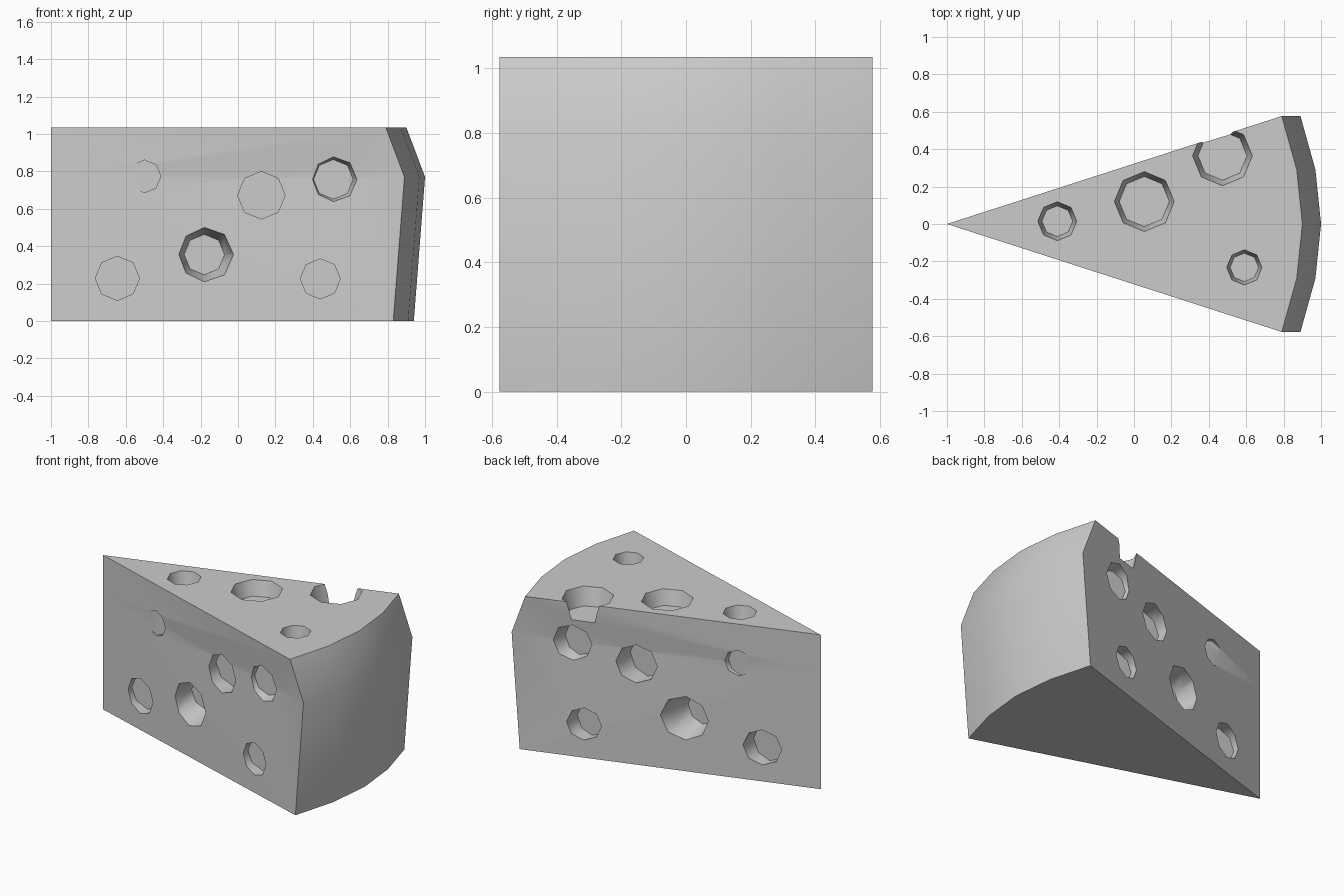
import bpy, bmesh
from math import cos, sin, pi
from mathutils import Vector

if "Cube" in bpy.data.objects:
    bpy.data.objects.remove(bpy.data.objects["Cube"])

# Wedge body: pointed at -x, bulging five-point rind at +x
bm = bmesh.new()
arc = [(0.79, -0.577), (0.87, -0.29), (0.90, 0), (0.87, 0.29), (0.79, 0.577)]
rings = []
for z, push in [(0, 0.04), (0.77, 0.10), (1.035, 0)]:
    pts = [(-1, 0)] + [(x + push, y) for x, y in arc]
    rings.append([bm.verts.new((x, y, z)) for x, y in pts])
n = len(rings[0])
for low, high in zip(rings, rings[1:]):
    for i in range(n):
        j = (i + 1) % n
        bm.faces.new((low[i], low[j], high[j], high[i]))
bm.faces.new(rings[0][::-1])
bm.faces.new(rings[-1])
bmesh.ops.triangulate(bm, faces=[f for f in bm.faces if len(f.verts) == 4])
bmesh.ops.recalc_face_normals(bm, faces=bm.faces)
mesh = bpy.data.meshes.new("cheese_wedge")
bm.to_mesh(mesh)
bm.free()
cheese = bpy.data.objects.new("cheese_wedge", mesh)
bpy.context.collection.objects.link(cheese)

# Hole cutters: eight-sided tapered plugs with a flat floor
cut = bmesh.new()


def plug(center, out, r_rim, r_floor, depth):
    out = Vector(out)
    u = Vector((1, 0, 0))
    v = out.cross(u)
    extra = 0.07
    r_out = r_rim + (r_rim - r_floor) / depth * extra
    loops = []
    for dist, r in [(-depth, r_floor), (extra, r_out)]:
        base = Vector(center) + out * dist
        loops.append([cut.verts.new(base + u * r * cos(k * pi / 4) + v * r * sin(k * pi / 4))
                      for k in range(8)])
    a, b = loops
    for k in range(8):
        m = (k + 1) % 8
        cut.faces.new((a[k], a[m], b[m], b[k]))
    cut.faces.new(a[::-1])
    cut.faces.new(b)


# Side holes, the same on both sides: x, z, rim radius, floor radius, floor y
for x, z, r, rf, yf in [(-0.50, 0.773, 0.087, 0.087, 0.14),
                        (0.125, 0.672, 0.127, 0.127, 0.23),
                        (0.51, 0.757, 0.122, 0.106, 0.40),
                        (-0.18, 0.355, 0.146, 0.108, 0.08),
                        (-0.645, 0.228, 0.118, 0.118, 0.035),
                        (0.44, 0.225, 0.107, 0.107, 0.37)]:
    y = 0.318 * (x + 1)
    for s in (-1, 1):
        plug((x, s * y, z), (0, s, 0), r, rf, y - yf)

# Top holes: x, y, rim radius, floor radius, depth
for x, y, r, rf, d in [(-0.41, 0.015, 0.104, 0.082, 0.12),
                       (0.055, 0.12, 0.160, 0.134, 0.10),
                       (0.473, 0.365, 0.160, 0.131, 0.12),
                       (0.59, -0.232, 0.094, 0.076, 0.12)]:
    plug((x, y, 1.035), (0, 0, 1), r, rf, d)

bmesh.ops.recalc_face_normals(cut, faces=cut.faces)
cut_mesh = bpy.data.meshes.new("hole_cutters")
cut.to_mesh(cut_mesh)
cut.free()
cutter = bpy.data.objects.new("hole_cutters", cut_mesh)
bpy.context.collection.objects.link(cutter)
cutter.hide_render = True

# Carve the holes, then shade smooth across the soft angles
mod = cheese.modifiers.new("holes", 'BOOLEAN')
mod.operation = 'DIFFERENCE'
mod.solver = 'EXACT'
mod.object = cutter
bpy.context.view_layer.objects.active = cheese
cheese.select_set(True)
bpy.ops.object.modifier_apply(modifier=mod.name)
bpy.data.objects.remove(cutter)
bpy.ops.object.shade_smooth_by_angle(angle=50 * pi / 180)
